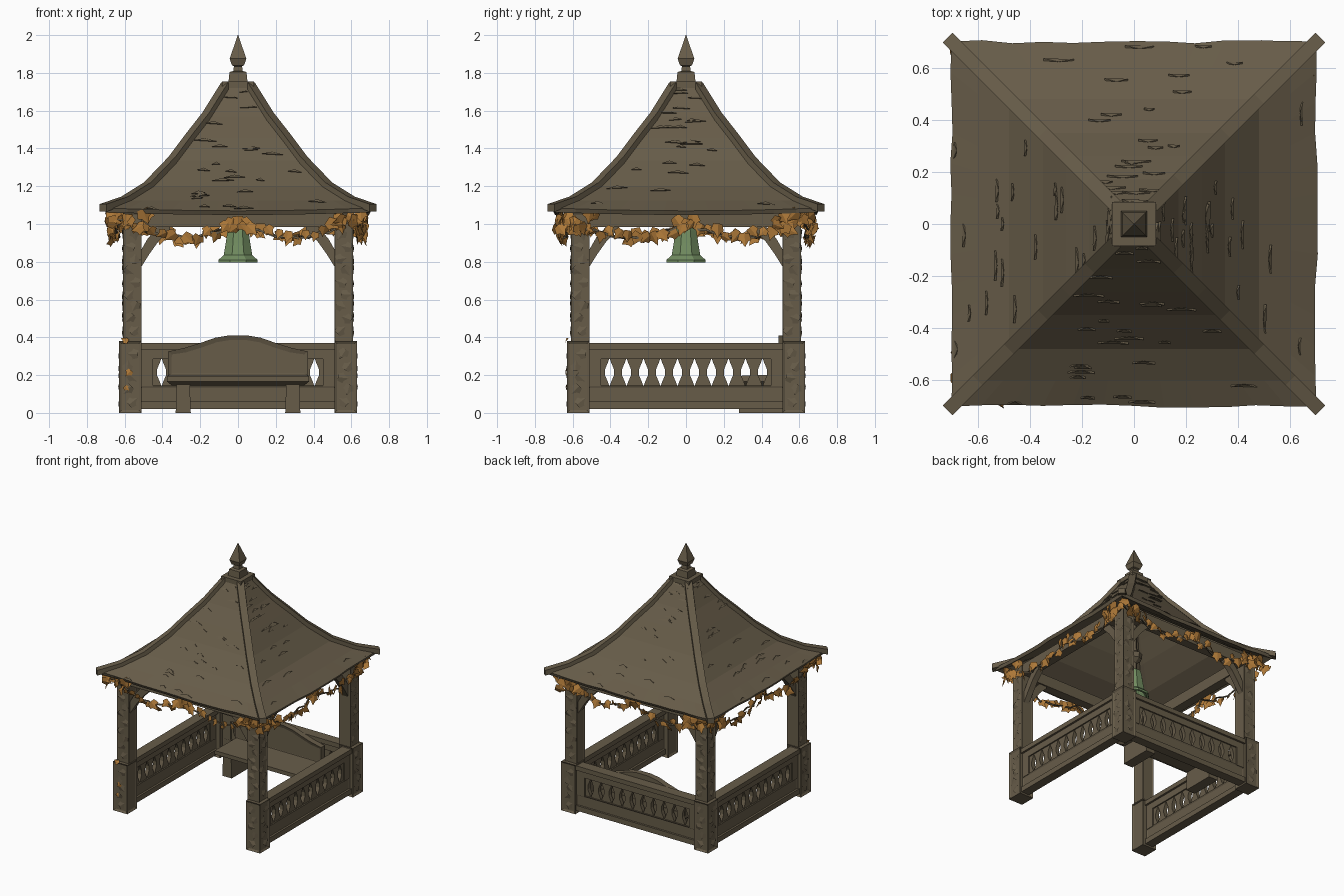
import bpy, bmesh, math, random
from mathutils import Matrix, Vector

if "Cube" in bpy.data.objects:
    bpy.data.objects.remove(bpy.data.objects["Cube"])

random.seed(4)
R = math.radians


def material(name, rgb):
    m = bpy.data.materials.new(name)
    m.diffuse_color = (*rgb, 1)
    m.use_nodes = True
    m.node_tree.nodes["Principled BSDF"].inputs["Base Color"].default_value = m.diffuse_color
    return m


WOOD = material("weathered wood", (0.135, 0.107, 0.066))
LEAF = material("autumn leaf", (0.42, 0.19, 0.04))
GREEN = material("green bell metal", (0.17, 0.27, 0.12))


def mesh(name, verts, faces, mat=WOOD, closed=True):
    me = bpy.data.meshes.new(name)
    me.from_pydata([tuple(v) for v in verts], [], faces)
    me.materials.append(mat)
    if closed:
        bm = bmesh.new()
        bm.from_mesh(me)
        bmesh.ops.recalc_face_normals(bm, faces=bm.faces)
        bm.to_mesh(me)
        bm.free()
    ob = bpy.data.objects.new(name, me)
    bpy.context.collection.objects.link(ob)
    return ob


def loft(name, rings, mat=WOOD):
    """Closed skin through rings with equal point counts."""
    n = len(rings[0])
    verts = [v for r in rings for v in r]
    faces = [(i * n + j, i * n + (j + 1) % n, (i + 1) * n + (j + 1) % n, (i + 1) * n + j)
             for i in range(len(rings) - 1) for j in range(n)]
    faces += [tuple(range(n))[::-1], tuple(range((len(rings) - 1) * n, len(rings) * n))]
    return mesh(name, verts, faces, mat)


def box(name, x0, x1, y0, y1, z0, z1, mat=WOOD):
    return loft(name, [[(x0, y0, z), (x1, y0, z), (x1, y1, z), (x0, y1, z)] for z in (z0, z1)], mat)


def prism(name, pts, y0, y1, mat=WOOD):
    return loft(name, [[(x, y, z) for x, z in pts] for y in (y0, y1)], mat)


def lathe(name, profile, n, mat=WOOD, turn=0):
    return loft(name, [[(r * math.cos(turn + 2 * math.pi * i / n), r * math.sin(turn + 2 * math.pi * i / n), z)
                        for i in range(n)] for r, z in profile], mat)


def inset(ob, test, thick, depth):
    """Sink a framed panel into the faces chosen by test."""
    bm = bmesh.new()
    bm.from_mesh(ob.data)
    bm.normal_update()
    fs = [f for f in bm.faces if test(f.normal)]
    bmesh.ops.inset_individual(bm, faces=fs, thickness=thick, depth=depth)
    bm.to_mesh(ob.data)
    bm.free()
    return ob


def around(ob, turns=(1, 2, 3)):
    for k in turns:
        c = ob.copy()
        c.rotation_euler.z = k * math.pi / 2
        bpy.context.collection.objects.link(c)


def leaves(name, places, mat):
    """Folded ivy leaves facing -y; places = (x, y, z, size, yaw, pitch, roll)."""
    shape = [(0, -.5, .1), (.36, -.5, 0), (.52, 0, -.05), (.27, .12, 0), (0, .58, .05),
             (-.27, .12, 0), (-.52, 0, -.05), (-.36, -.5, 0)]
    verts, faces = [], []
    for x, y, z, s, yaw, pitch, roll in places:
        m = (Matrix.Translation((x, y, z)) @ Matrix.Rotation(yaw, 4, 'Z')
             @ Matrix.Rotation(R(90) + pitch, 4, 'X') @ Matrix.Rotation(roll, 4, 'Z'))
        b = len(verts)
        verts += [m @ (Vector(p) * s) for p in shape]
        faces += [(b, b + 1, b + 2, b + 3, b + 4), (b + 4, b + 5, b + 6, b + 7, b)]
    return mesh(name, verts, faces, mat, closed=False)


rnd = random.uniform

# Roof shell: concave pyramid with slightly ragged eaves
PROFILE = [(.70, 1.07), (.60, 1.125), (.48, 1.2), (.35, 1.335), (.26, 1.455), (.17, 1.57), (.07, 1.73)]
N = 12
verts, faces = [], []
for i, (r, z) in enumerate(PROFILE):
    for side in range(4):
        rot = Matrix.Rotation(side * math.pi / 2, 3, 'Z')
        for j in range(N):
            t = -1 + 2 * j / N
            rag = rnd(-.008, .006) if i == 0 and j else 0
            lift = .015 * t * t if i == 0 else 0
            verts.append(rot @ Vector((t * r, -r - rag, z + lift)))
M = 4 * N
for i in range(len(PROFILE) - 1):
    faces += [(i * M + j, i * M + (j + 1) % M, (i + 1) * M + (j + 1) % M, (i + 1) * M + j) for j in range(M)]
roof = mesh("roof", verts, faces, closed=False)
sol = roof.modifiers.new("thickness", 'SOLIDIFY')
sol.thickness, sol.offset = .025, -1

# Shingle edges: thin slivers lying on each slope
for side in range(4):
    verts, faces = [], []
    for _ in range(26):
        k = random.randrange(len(PROFILE) - 1)
        f = rnd(.1, .9)
        r = PROFILE[k][0] * (1 - f) + PROFILE[k + 1][0] * f
        z = PROFILE[k][1] * (1 - f) + PROFILE[k + 1][1] * f
        x, w = rnd(-.75, .75) * r, rnd(.02, .06)
        a = rnd(-.004, .004)
        b = len(verts)
        verts += [(x - w, -r, z + a), (x + w, -r, z - a), (x + w, -r - .009, z + .003 - a),
                  (x - w, -r - .007, z + .003 + a), (x, -r + .004, z + .016)]
        faces += [(b, b + 1, b + 2, b + 3), (b + 3, b + 2, b + 4), (b, b + 3, b + 4), (b + 2, b + 1, b + 4)]
    mesh("shingle_edges", verts, faces).rotation_euler.z = side * math.pi / 2

# Hip beams along the four roof corners
q = .026 / math.sqrt(2)
hip = [(.715, 1.085)] + PROFILE[1:]
around(loft("hip_beam", [[(-r - q, -r + q, z - .02), (-r + q, -r - q, z - .02),
                          (-r + q, -r - q, z + .02), (-r - q, -r + q, z + .02)] for r, z in hip]))

# Cap and finial
box("roof_cap", -.085, .085, -.085, .085, 1.72, 1.755)
s2 = math.sqrt(2)
lathe("finial", [(.05 * s2, 1.755), (.045 * s2, 1.805), (.024 * s2, 1.81), (.022 * s2, 1.835),
                 (.032 * s2, 1.84), (.044 * s2, 1.875), (.002, 2.0)], 4, turn=R(45))

# Posts with sunk panels and carved leaf relief
side_face = lambda n: abs(n.z) < .5
around(inset(box("post_base", -.63, -.51, -.63, -.51, 0, .38), side_face, .02, -.008))
around(inset(box("post", -.61, -.51, -.61, -.51, .37, 1.06), side_face, .014, -.006))
carve = []
for i in range(15):
    z = .06 + i * .063
    if .33 < z < .42:
        continue
    out = .627 if z < .38 else .608
    mid = .57 if z < .38 else .56
    off = .014 * (-1) ** i
    carve += [(-mid + off, -out, z, .055, 0, rnd(-.1, .1), rnd(-1, 1) + i * 2),
              (-out, -mid + off, z, .055, R(-90), rnd(-.1, .1), rnd(-1, 1) + i * 2)]
around(leaves("post_carving", carve, WOOD))

# Top beams and corner braces
around(box("top_beam", -.52, .52, -.60, -.53, .985, 1.07))
BRACE = [(.52, .76), (.47, .84), (.42, .91), (.36, .97), (.36, 1.0), (.42, .99), (.48, .92), (.52, .85)]
for s in (1, -1):
    around(prism("brace", [(s * x, z) for x, z in BRACE], -.585, -.54))

# Low walls on the right, back and left: rails, end panels, hourglass balusters
WALLS = (2, 3)
rails = [box("wall_bottom_rail", -.52, .52, -.61, -.54, .02, .06),
         inset(box("wall_lower_panel", -.52, .52, -.60, -.55, .05, .145), lambda n: abs(n.y) > .5, .015, -.006),
         box("wall_upper_panel", -.52, .52, -.60, -.55, .285, .345),
         box("wall_top_rail", -.52, .52, -.615, -.535, .335, .37),
         box("wall_end_panel", -.52, -.45, -.60, -.55, .14, .29),
         box("wall_end_panel", .45, .52, -.60, -.55, .14, .29)]
for i in range(11):
    c = -.45 + i * .09
    outline = [(.044, .14), (.038, .16), (.021, .2), (.021, .23), (.038, .27), (.044, .29)]
    rails.append(prism("baluster", [(c + w, z) for w, z in outline] + [(c - w, z) for w, z in outline[::-1]],
                       -.59, -.56))
for ob in rails:
    around(ob, WALLS)
    ob.rotation_euler.z = math.pi / 2

# Bench against the back wall
arch = [(.37, .19), (.37, .325), (.28, .345), (.2, .37), (.12, .398), (.05, .41)]
back = prism("bench_back", arch + [(-x, z) for x, z in arch[::-1]], .49, .535)
inset(back, lambda n: n.y < -.9, .025, -.008)
loft("bench_seat", [[(-.35, .29, .145), (.35, .29, .145), (.35, .54, .145), (-.35, .54, .145)],
                    [(-.375, .25, .165), (.375, .25, .165), (.37, .54, .165), (-.37, .54, .165)],
                    [(-.375, .25, .195), (.375, .25, .195), (.36, .54, .205), (-.36, .54, .205)]])
for s in (-1, 1):
    prism("bench_leg", [(s * .25, 0), (s * .33, 0), (s * .325, .15), (s * .255, .15)], .28, .53)

# Hanging bell with stem, collar and clapper
lathe("bell", [(.02, 1.01), (.05, 1.0), (.06, .965), (.07, .9), (.082, .835), (.112, .81), (.112, .795),
               (.095, .795), (.065, .85), (.045, .97)], 8, GREEN, R(22.5))
lathe("bell_clapper", [(.008, .97), (.01, .86), (.022, .84), (.022, .815), (.008, .8)], 6, GREEN)
lathe("bell_hanger", [(.02, .99), (.02, 1.07), (.055, 1.1), (.06, 1.14), (.03, 1.16), (.02, 1.2), (.02, 1.7)], 8)

# Ivy garlands: two swags per side, with leaf clusters at corners and centre
def swag(t):
    return 1.03 - .03 * t - .085 * math.sin(math.pi * t)


for side in range(4):
    places = []
    for s in (-1, 1):
        for i in range(13):
            t = (i + .5) / 13
            places.append((s * .62 * (1 - t), -.655 + rnd(-.02, .02), swag(t) + rnd(-.03, .025), rnd(.05, .075),
                           rnd(-.7, .7), rnd(-.4, .5), rnd(2, 4.3)))
        for i in range(8):
            places.append((s * rnd(.46, .66), -.66 + rnd(-.025, .02), rnd(.96, 1.045), rnd(.06, .085),
                           rnd(-.8, .8), rnd(-.4, .5), rnd(1.5, 4.8)))
    for x in (-.04, 0, .04):
        places.append((x, -.65, 1.0 + rnd(-.01, .02), .075, rnd(-.5, .5), 0, rnd(2.5, 3.8)))
    leaves("ivy_leaves", places, LEAF).rotation_euler.z = side * math.pi / 2
    pts = [(-.64 + 1.28 * i / 24) for i in range(25)]
    path = [(x, -.64 + .012 * math.sin(i * 1.7), swag(1 - abs(x) / .64) + .01 * math.sin(i * 2.3))
            for i, x in enumerate(pts)]
    vine = loft("ivy_vine", [[(x, y + .007 * math.cos(a), z + .007 * math.sin(a)) for a in (0, R(120), R(240))]
                             for x, y, z in path])
    vine.rotation_euler.z = side * math.pi / 2

# Stray leaves caught on the front left post
leaves("stray_leaves", [(-.6, -.633, .385, .04, .2, -.5, 1), (-.58, -.634, .21, .04, 0, 0, 2.4),
                        (-.59, -.634, .13, .03, 0, 0, 4)], LEAF)
